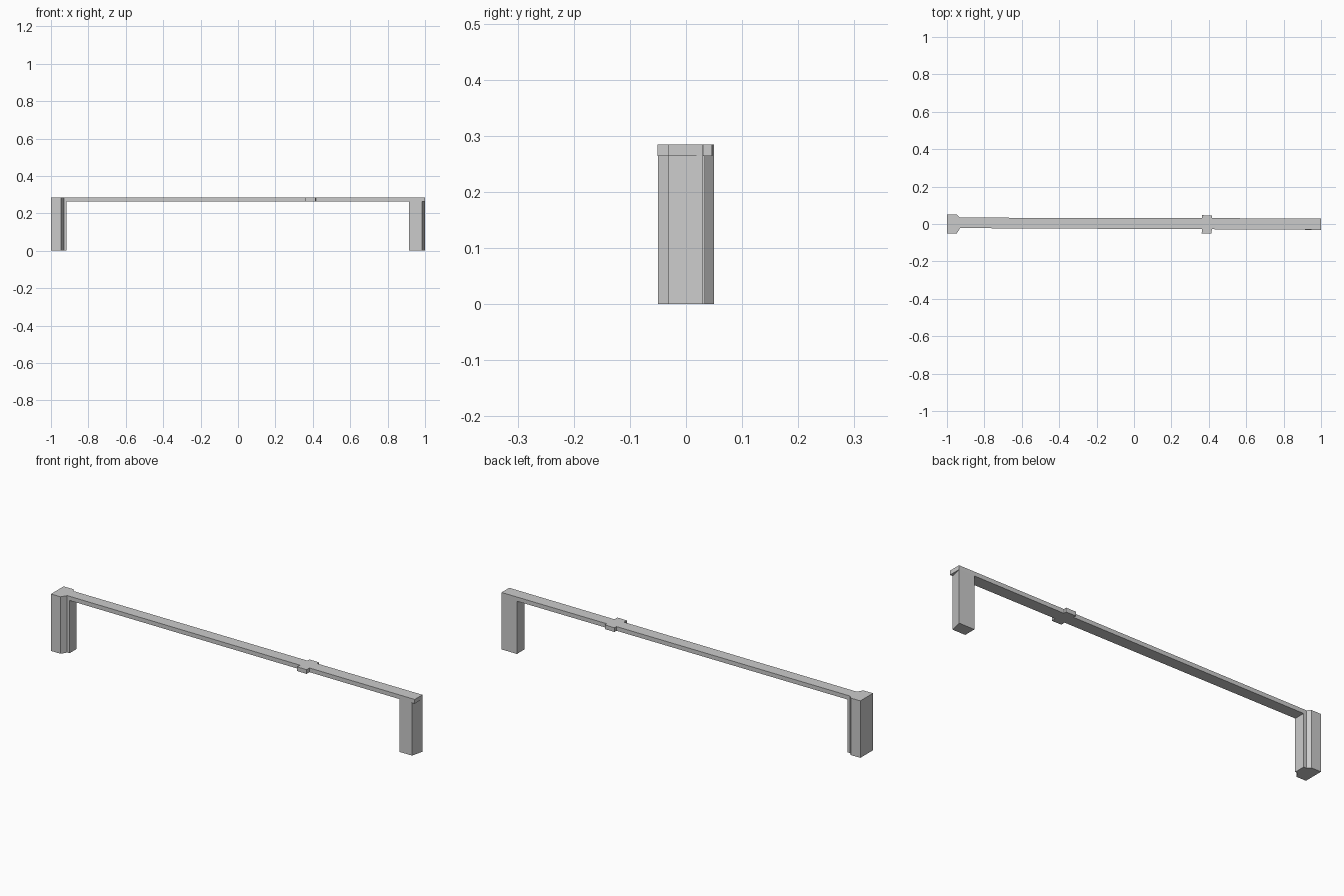
import bpy, bmesh

if "Cube" in bpy.data.objects:
    bpy.data.objects.remove(bpy.data.objects["Cube"])

TOP = 0.285      # overall height
UNDER = 0.264    # underside of the lintel


def prism(name, plan, z0, z1):
    """Extrude a counter-clockwise plan outline from z0 to z1."""
    bm = bmesh.new()
    face = bm.faces.new([bm.verts.new((x, y, z0)) for x, y in plan])
    ext = bmesh.ops.extrude_face_region(bm, geom=[face])
    for v in ext["geom"]:
        if isinstance(v, bmesh.types.BMVert):
            v.co.z = z1
    bmesh.ops.recalc_face_normals(bm, faces=bm.faces)
    mesh = bpy.data.meshes.new(name)
    bm.to_mesh(mesh)
    bm.free()
    obj = bpy.data.objects.new(name, mesh)
    bpy.context.collection.objects.link(obj)
    return obj


# left post: wide outer block, sloping shoulders, narrow inner neck
left_post = prism("left_post", [
    (-1.0, -0.05), (-0.947, -0.05), (-0.93, -0.022), (-0.917, -0.022),
    (-0.917, 0.034), (-0.932, 0.034), (-0.947, 0.05), (-1.0, 0.05)], 0, TOP)

# right post with a slightly slanted outer face
right_post = prism("right_post", [
    (0.915, -0.031), (0.985, -0.031), (1.0, 0.03), (0.915, 0.03)], 0, UNDER)

# long lintel, drifting slightly sideways, with a small collar part-way along
lintel = prism("lintel", [
    (-0.917, -0.022), (0.363, -0.028), (0.362, -0.05), (0.415, -0.051),
    (0.416, -0.028), (1.0, -0.031), (1.0, 0.03), (0.417, 0.031),
    (0.417, 0.046), (0.363, 0.047), (0.363, 0.031), (-0.917, 0.034)], UNDER, TOP)
